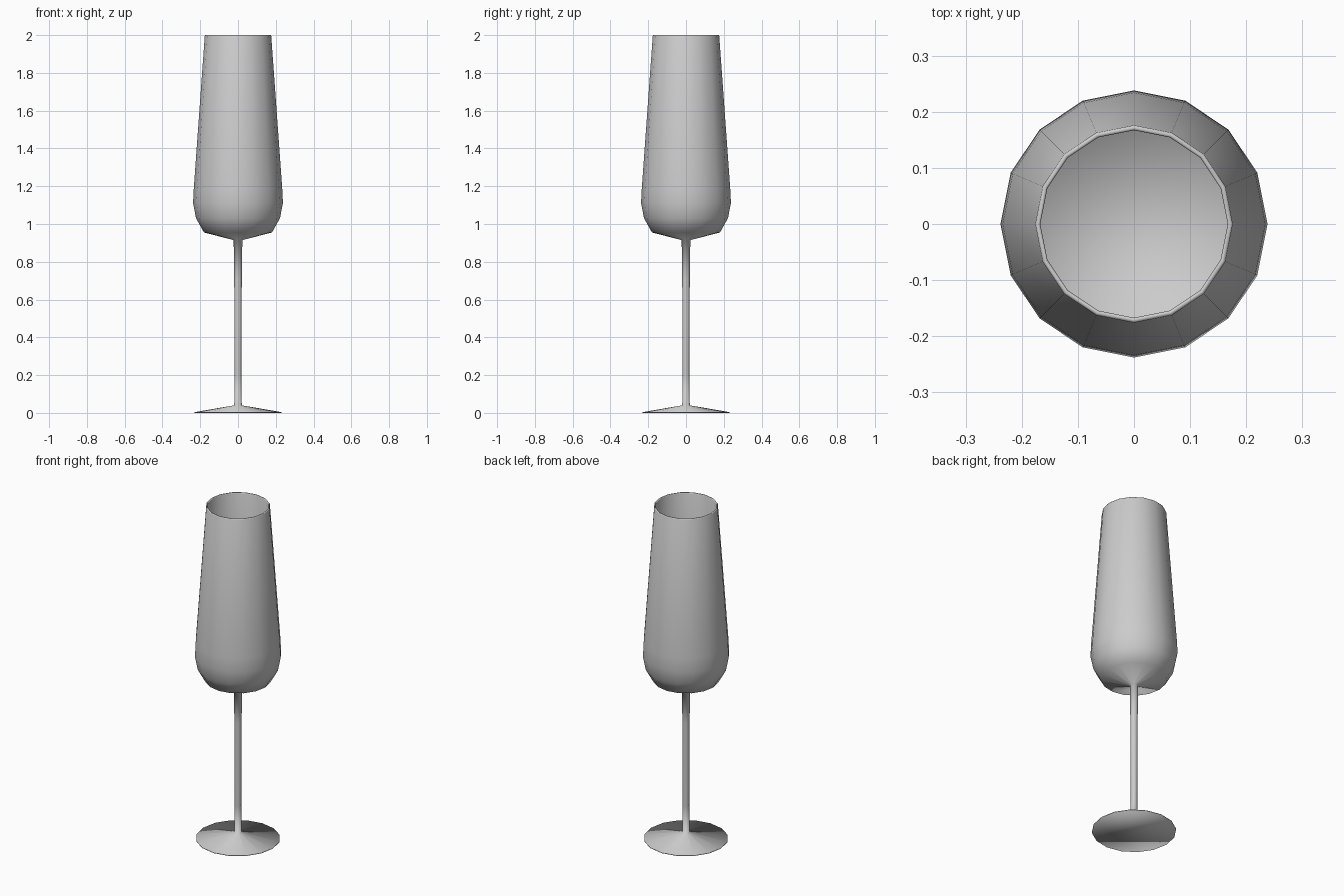
import bpy
import bmesh
from math import cos, sin, tau

SIDES = 16

if "Cube" in bpy.data.objects:
    bpy.data.objects.remove(bpy.data.objects["Cube"], do_unlink=True)

glass = bpy.data.materials.new("grey glass")
glass.use_nodes = True
colour = (0.6, 0.6, 0.6, 1)
glass.diffuse_color = colour
glass.node_tree.nodes["Principled BSDF"].inputs["Base Color"].default_value = colour


def lathe(name, profile):
    """Revolve (radius, height) points around z and cap both ends with a flat face."""
    bm = bmesh.new()
    rings = [[bm.verts.new((r * cos(tau * i / SIDES), r * sin(tau * i / SIDES), z))
              for i in range(SIDES)] for r, z in profile]
    for low, high in zip(rings, rings[1:]):
        for i in range(SIDES):
            j = (i + 1) % SIDES
            bm.faces.new((low[i], low[j], high[j], high[i]))
    bm.faces.new(rings[0][::-1])
    bm.faces.new(rings[-1])
    for face in bm.faces:
        face.smooth = True
    bmesh.ops.recalc_face_normals(bm, faces=bm.faces)
    mesh = bpy.data.meshes.new(name)
    bm.to_mesh(mesh)
    bm.free()
    mesh.materials.append(glass)
    obj = bpy.data.objects.new(name, mesh)
    bpy.context.collection.objects.link(obj)


# Foot, stem and bowl are one continuous turned surface
foot = [(0.23, 0), (0.23, 0.004), (0.02, 0.04)]
stem = [(0.018, 0.2), (0.02, 0.7), (0.023, 0.915)]
bowl_outside = [(0.18, 0.955), (0.222, 1.03), (0.238, 1.11), (0.234, 1.19), (0.176, 1.996)]
rim = [(0.174, 2.0), (0.169, 2.0), (0.167, 1.996)]
bowl_inside = [(0.225, 1.19), (0.229, 1.11), (0.213, 1.035), (0.174, 0.968)]
lathe("champagne_flute", foot + stem + bowl_outside + rim + bowl_inside)
